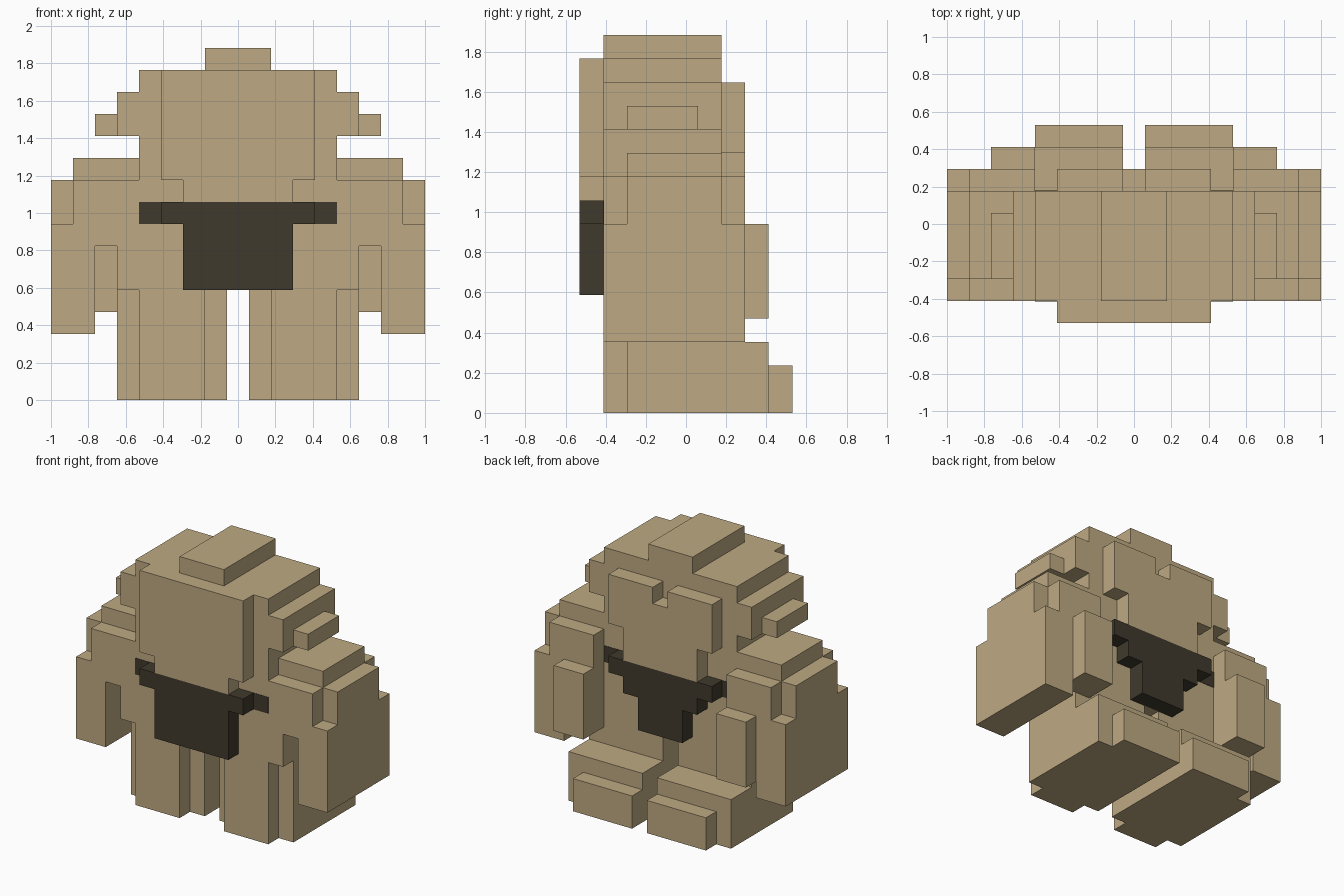
import bpy
import bmesh
from mathutils import Matrix, Vector

U = 2 / 17  # one block of the grid

cube = bpy.data.objects.get("Cube")
if cube:
    bpy.data.objects.remove(cube, do_unlink=True)


def material(name, rgb):
    mat = bpy.data.materials.new(name)
    mat.use_nodes = True
    mat.diffuse_color = (*rgb, 1)
    mat.node_tree.nodes["Principled BSDF"].inputs["Base Color"].default_value = (*rgb, 1)
    return mat


tan = material("tan", (0.515, 0.402, 0.227))
dark = material("dark_brown", (0.051, 0.042, 0.026))


def part(name, mat, boxes, side=1):
    """Build one object from boxes given as (x range, y range, z range) in blocks."""
    bm = bmesh.new()
    for spans in boxes:
        low = Vector([s[0] for s in spans]) * U
        high = Vector([s[1] for s in spans]) * U
        low.x, high.x = sorted((low.x * side, high.x * side))
        place = Matrix.Translation((low + high) / 2) @ Matrix.Diagonal((*(high - low), 1))
        bmesh.ops.create_cube(bm, size=1, matrix=place)
    mesh = bpy.data.meshes.new(name)
    bm.to_mesh(mesh)
    bm.free()
    mesh.materials.append(mat)
    obj = bpy.data.objects.new(name, mesh)
    bpy.context.collection.objects.link(obj)
    return obj


def wide(half):
    return (-half, half)


BACK, FRONT = -3.5, 1.5   # main body planes
DEPTH = (BACK, FRONT)
REAR_LAYER = (BACK - 1, BACK)
FACE_LAYER = (FRONT, FRONT + 1)

# Torso and head
part("torso", tan, [(wide(5.5), DEPTH, (5, 10))])
part("head", tan, [(wide(4.5), DEPTH, (10, 15))])
part("head_cap", tan, [(wide(1.5), DEPTH, (15, 16))])

# Raised plates on both faces of the head
part("rear_plate", tan, [
    (wide(3.5), REAR_LAYER, (10, 15)),
    (wide(2.5), REAR_LAYER, (9, 10)),
])
part("face_plate", tan, [
    (wide(3.5), FACE_LAYER, (11, 13)),
    ((-3.5, -0.5), FACE_LAYER, (13, 14)),
    ((0.5, 3.5), FACE_LAYER, (13, 14)),
    (wide(2.5), FACE_LAYER, (9, 11)),
])

# Dark belt and aprons, the belt ends lying flush on the torso
part("belt", dark, [(wide(4.5), (BACK - 0.02, FRONT + 0.02), (8, 9))])
part("rear_apron", dark, [
    (wide(3.5), REAR_LAYER, (8, 9)),
    (wide(2.5), REAR_LAYER, (5, 8)),
])
part("face_apron", dark, [
    (wide(3.5), FACE_LAYER, (8, 9)),
    (wide(2.5), FACE_LAYER, (7, 8)),
    (wide(1.5), FACE_LAYER, (5, 7)),
])

for label, side in (("left", 1), ("right", -1)):
    # Stepped ear
    part(label + "_ear", tan, [
        ((4.5, 5.5), DEPTH, (12, 14)),
        ((5.5, 6.5), (-2.5, 0.5), (12, 13)),
    ], side)
    # Shoulder and arm
    part(label + "_shoulder", tan, [((4.5, 7.5), (-2.5, FRONT), (10, 11))], side)
    part(label + "_arm", tan, [
        ((4.5, 7.5), (BACK, 2.5), (7, 10)),
        ((6.5, 7.5), (BACK, 2.5), (3, 7)),
        ((7.5, 8.5), (BACK, 2.5), (3, 8)),
        ((7.5, 8.5), (-2.5, FRONT), (8, 10)),
    ], side)
    part(label + "_hand", tan, [
        ((4.5, 6.5), (FRONT, 3.5), (4, 7)),
        ((4.5, 6.5), (2.5, 3.5), (7, 8)),
    ], side)
    # Leg and foot
    part(label + "_leg", tan, [
        ((0.5, 5.5), (-2.5, FRONT), (0, 5)),
        ((1.5, 4.5), (BACK, -2.5), (0, 5)),
    ], side)
    part(label + "_foot", tan, [
        ((0.5, 5.5), (FRONT, 3.5), (0, 3)),
        ((0.5, 4.5), (3.5, 4.5), (0, 2)),
    ], side)
